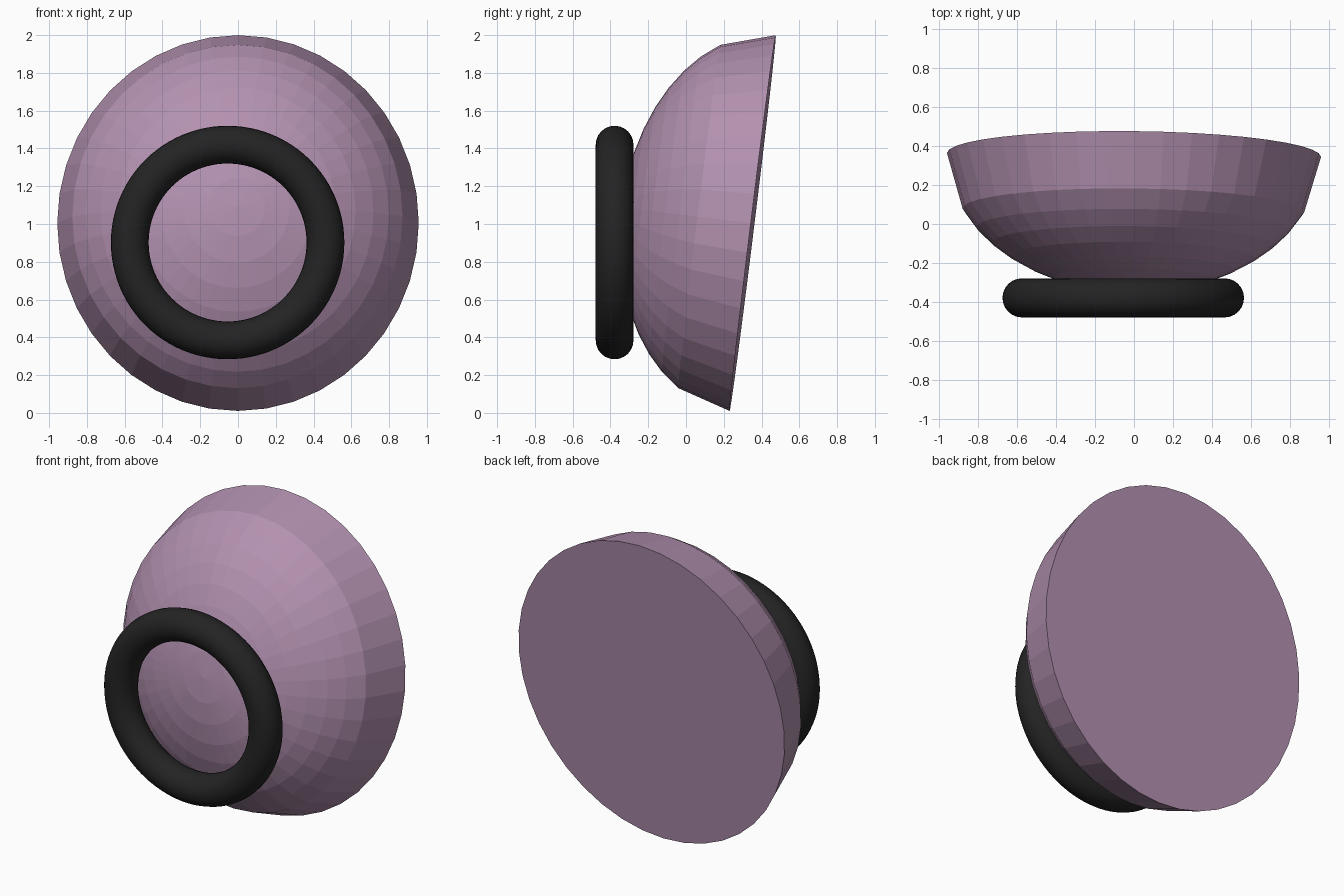
import bpy, bmesh, math
from mathutils import Matrix, Vector

if "Cube" in bpy.data.objects:
    bpy.data.objects.remove(bpy.data.objects["Cube"])


def material(name, rgb):
    m = bpy.data.materials.new(name)
    m.diffuse_color = (*rgb, 1)
    m.use_nodes = True
    m.node_tree.nodes["Principled BSDF"].inputs["Base Color"].default_value = m.diffuse_color
    return m


mauve = material("mauve", (0.45, 0.285, 0.435))
black = material("black", (0.017, 0.017, 0.017))

# Dome: flattened half ellipsoid with a flat back, tipped slightly upward
SEGMENTS = 40
RADIUS_X, RADIUS_Z, DEPTH = 0.957, 1.002, 0.70
latitudes = [0, 24, 33, 41, 49, 57, 65, 73, 81]

bm = bmesh.new()
rings = []
for lat in latitudes:
    c, s = math.cos(math.radians(lat)), math.sin(math.radians(lat))
    ring = []
    for i in range(SEGMENTS):
        a = math.tau * i / SEGMENTS
        ring.append(bm.verts.new((RADIUS_X * c * math.sin(a), -DEPTH * s,
                                  RADIUS_Z * c * math.cos(a))))
    rings.append(ring)
pole = bm.verts.new((0, -DEPTH, 0))
for i in range(SEGMENTS):
    j = (i + 1) % SEGMENTS
    for lower, upper in zip(rings, rings[1:]):
        bm.faces.new((lower[i], lower[j], upper[j], upper[i]))
    bm.faces.new((rings[-1][i], rings[-1][j], pole))
bm.faces.new(rings[0])  # flat back
bmesh.ops.recalc_face_normals(bm, faces=bm.faces)
bm.transform(Matrix.Translation(Vector((0, 0.353, 1.005)))
             @ Matrix.Rotation(math.radians(-0.6), 4, 'Z')
             @ Matrix.Rotation(math.radians(-7), 4, 'X'))
mesh = bpy.data.meshes.new("dome")
bm.to_mesh(mesh)
bm.free()
mesh.materials.append(mauve)
dome = bpy.data.objects.new("dome", mesh)
bpy.context.collection.objects.link(dome)

# Ring: smooth upright torus in front of the dome
bpy.ops.mesh.primitive_torus_add(
    major_radius=0.518, minor_radius=0.10, major_segments=96, minor_segments=24,
    location=(-0.055, -0.378, 0.902), rotation=(math.pi / 2, 0, 0))
ring_obj = bpy.context.object
ring_obj.name = "front_ring"
ring_obj.data.materials.append(black)
bpy.ops.object.shade_smooth()
